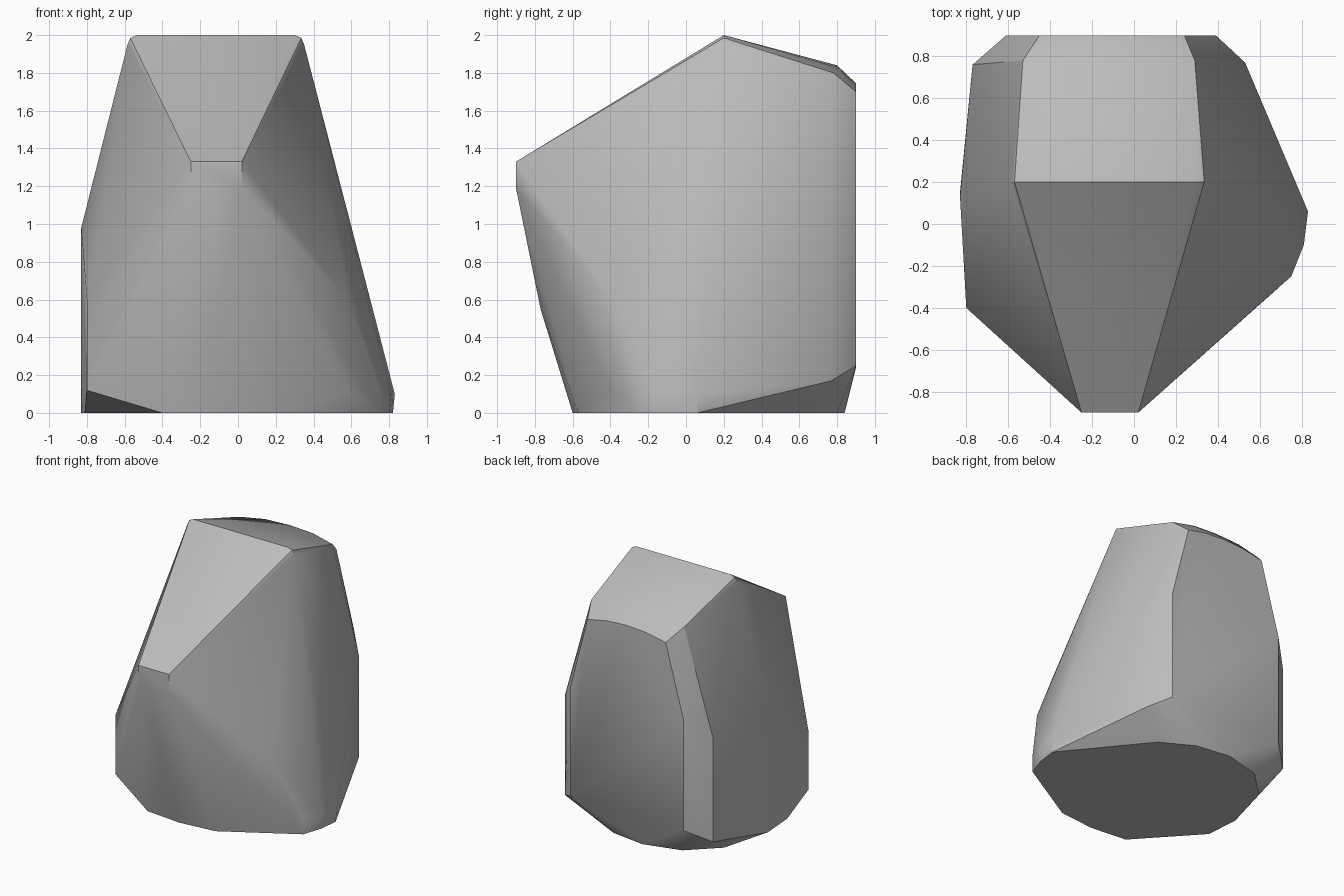
import bpy, bmesh, math

cube = bpy.data.objects.get("Cube")
if cube:
    bpy.data.objects.remove(cube, do_unlink=True)

stone = bpy.data.materials.new("stone_grey")
stone.use_nodes = True
colour = (0.5, 0.5, 0.5, 1)
stone.diffuse_color = colour
stone.node_tree.nodes["Principled BSDF"].inputs["Base Color"].default_value = colour

# Flat base outline
base = [(.82, .06), (.8, -.1), (.75, -.25), (.2, -.57), (-.1, -.6), (-.4, -.57),
        (-.81, -.12), (-.83, .15), (-.72, .55), (-.5, .76), (-.2, .84), (.08, .8), (.33, .66)]
points = [(x, y, 0) for x, y in base]

# Upright corners: x, y, low height, high height
uprights = [(.83, .06, .1, .1), (.81, -.1, .1, .1), (.75, -.25, .05, .12), (.58, -.4, .12, .6),
            (.53, .77, .17, .97), (.39, .9, .25, 1.12),
            (-.61, .9, .24, 1.12), (-.77, .76, .14, .97),
            (-.83, .13, .1, .98), (-.8, -.4, .12, .6),
            (-.25, -.9, 1.19, 1.33), (.02, -.9, 1.19, 1.33)]
for x, y, low, high in uprights:
    points += [(x, y, low), (x, y, high)]

# Front lower bulge, top ridge with softened ends, and rounded back brow
points += [(-.1, -.77, .55)]
points += [(-.585, .2, 1.95), (-.57, .2, 1.985), (-.535, .2, 2),
           (.3, .2, 2), (.335, .2, 1.985), (.35, .2, 1.95)]
points += [(-.53, .78, 1.8), (-.32, .8, 1.83), (-.1, .8, 1.84), (.1, .8, 1.83), (.29, .78, 1.8)]
points += [(-.45, .9, 1.7), (-.28, .9, 1.733), (-.1, .9, 1.745), (.08, .9, 1.733), (.24, .9, 1.7)]

# Wrap the points in one convex boulder
bm = bmesh.new()
for p in points:
    bm.verts.new(p)
hull = bmesh.ops.convex_hull(bm, input=bm.verts[:])
loose = {g for g in hull["geom_interior"] + hull["geom_unused"] if isinstance(g, bmesh.types.BMVert)}
bmesh.ops.delete(bm, geom=list(loose), context="VERTS")
bmesh.ops.dissolve_limit(bm, angle_limit=math.radians(1), verts=bm.verts[:], edges=bm.edges[:])
bmesh.ops.recalc_face_normals(bm, faces=bm.faces[:])

mesh = bpy.data.meshes.new("boulder")
bm.to_mesh(mesh)
bm.free()
mesh.materials.append(stone)
boulder = bpy.data.objects.new("boulder", mesh)
bpy.context.collection.objects.link(boulder)

bpy.ops.object.select_all(action="DESELECT")
boulder.select_set(True)
bpy.context.view_layer.objects.active = boulder
bpy.ops.object.shade_smooth_by_angle(angle=math.radians(30))
